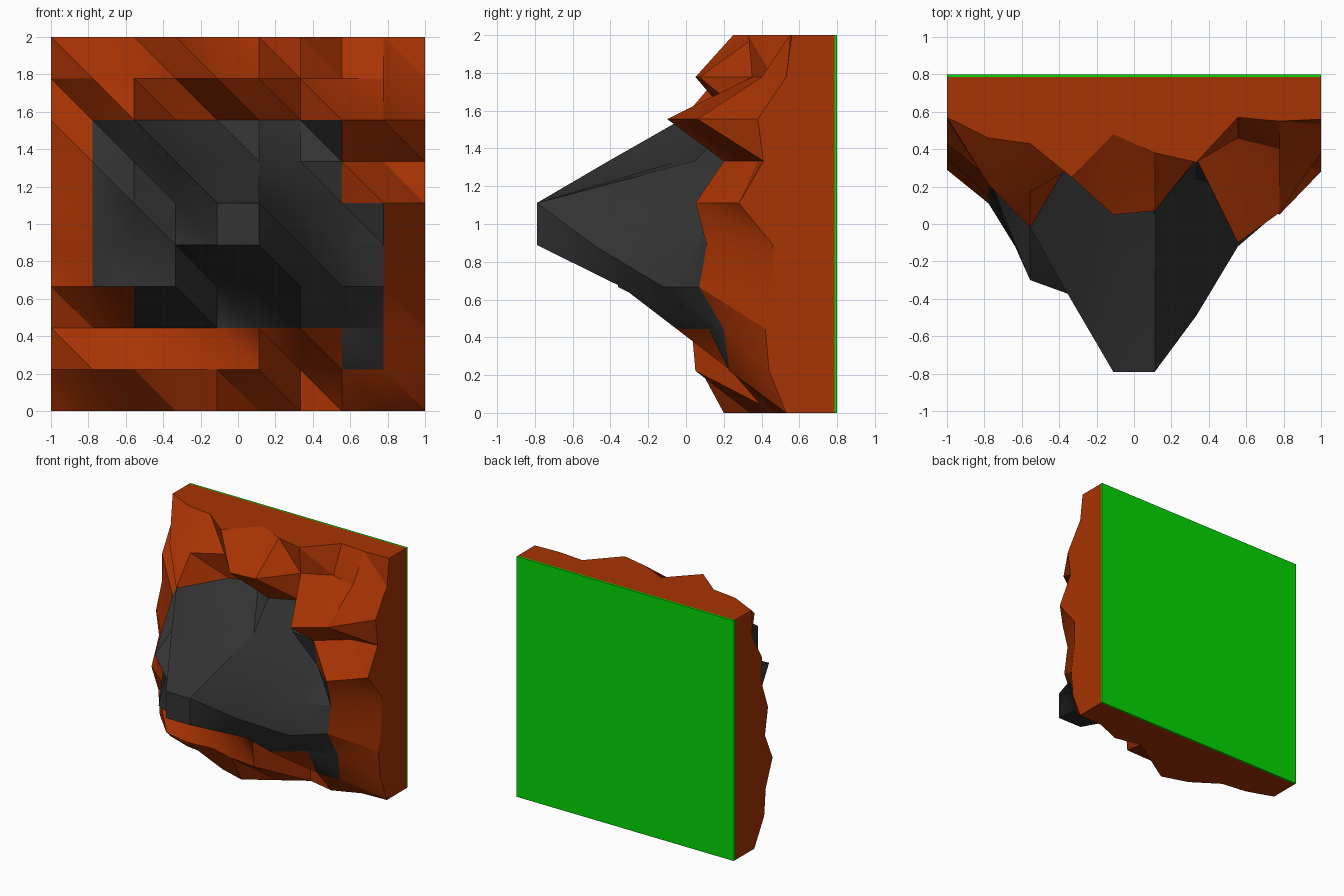
import bpy
import bmesh
from math import radians

if "Cube" in bpy.data.objects:
    bpy.data.objects.remove(bpy.data.objects["Cube"])


def make_material(name, colour):
    mat = bpy.data.materials.new(name)
    mat.use_nodes = True
    mat.diffuse_color = (*colour, 1)
    mat.node_tree.nodes["Principled BSDF"].inputs["Base Color"].default_value = (*colour, 1)
    return mat


rust = make_material("rust_earth", (0.39, 0.033, 0.001))
coal = make_material("dark_stone", (0.033, 0.033, 0.033))
green = make_material("green_backing", (0.001, 0.68, 0.001))

CELLS = 9
STEP = 2 / CELLS
BACK = 0.8
PLATE = 0.015

# Relief depth (hundredths along y), one row of points per level, bottom to top
relief = [
    [53, 45, 42, 27, 20, 34, 48, 43, 52, 53],
    [40, 17, 12, 14, 8, 5, 47, 24, 23, 44],
    [38, 37, 25, 18, 9, 3, -5, 12, 20, 42],
    [29, 11, -25, -36, -5, -22, -34, -12, 7, 46],
    [39, 15, -17, -38, -79, -79, -49, -1, 11, 46],
    [35, 20, -30, -15, -79, -79, -8, 25, 5, 28],
    [43, 25, 12, -41, -4, 5, 24, 20, 38, 41],
    [43, 46, -2, 36, 43, 24, 34, -10, 6, 38],
    [56, 21, 17, 30, 5, 7, 35, 46, 40, 53],
    [57, 46, 43, 25, 48, 38, 33, 57, 55, 56],
]

# Columns of dark stone on each level, as first and one-past-last cell
stone_span = {1: (7, 8), 2: (2, 8), 3: (1, 8), 4: (1, 8), 5: (1, 7), 6: (1, 7)}


def is_stone(column, level):
    first, last = stone_span.get(level, (0, 0))
    return first <= column < last


def build_rock_face():
    bm = bmesh.new()
    grid = [[bm.verts.new((column * STEP - 1, depth / 100, level * STEP))
             for column, depth in enumerate(row)]
            for level, row in enumerate(relief)]

    # Faceted front, every cell split along the same diagonal
    for level in range(CELLS):
        for column in range(CELLS):
            low_a, low_b = grid[level][column:column + 2]
            high_a, high_b = grid[level + 1][column:column + 2]
            for corners in ((low_a, low_b, high_a), (low_b, high_b, high_a)):
                face = bm.faces.new(corners)
                face.material_index = int(is_stone(column, level))

    # Flat sides running back from each border of the relief
    rear = {(x, z): bm.verts.new((x, BACK - PLATE, z)) for x in (-1, 1) for z in (0, 2)}
    left_edge = [row[0] for row in grid]
    right_edge = [row[-1] for row in grid]
    bm.faces.new(grid[0] + [rear[1, 0], rear[-1, 0]])
    bm.faces.new(grid[-1] + [rear[1, 2], rear[-1, 2]])
    bm.faces.new(left_edge + [rear[-1, 2], rear[-1, 0]])
    bm.faces.new(right_edge + [rear[1, 2], rear[1, 0]])
    bm.faces.new([rear[-1, 0], rear[1, 0], rear[1, 2], rear[-1, 2]])
    bmesh.ops.recalc_face_normals(bm, faces=bm.faces)

    mesh = bpy.data.meshes.new("rock_face")
    bm.to_mesh(mesh)
    bm.free()
    mesh.materials.append(rust)
    mesh.materials.append(coal)
    obj = bpy.data.objects.new("rock_face", mesh)
    bpy.context.collection.objects.link(obj)
    return obj


rock_face = build_rock_face()
bpy.ops.object.select_all(action="DESELECT")
rock_face.select_set(True)
bpy.context.view_layer.objects.active = rock_face
bpy.ops.object.shade_smooth_by_angle(angle=radians(30))

# Thin backing plate
bpy.ops.mesh.primitive_cube_add(size=1, location=(0, BACK - PLATE / 2, 1))
back_plate = bpy.context.object
back_plate.name = "back_plate"
back_plate.scale = (2, PLATE, 2)
back_plate.data.materials.append(green)
